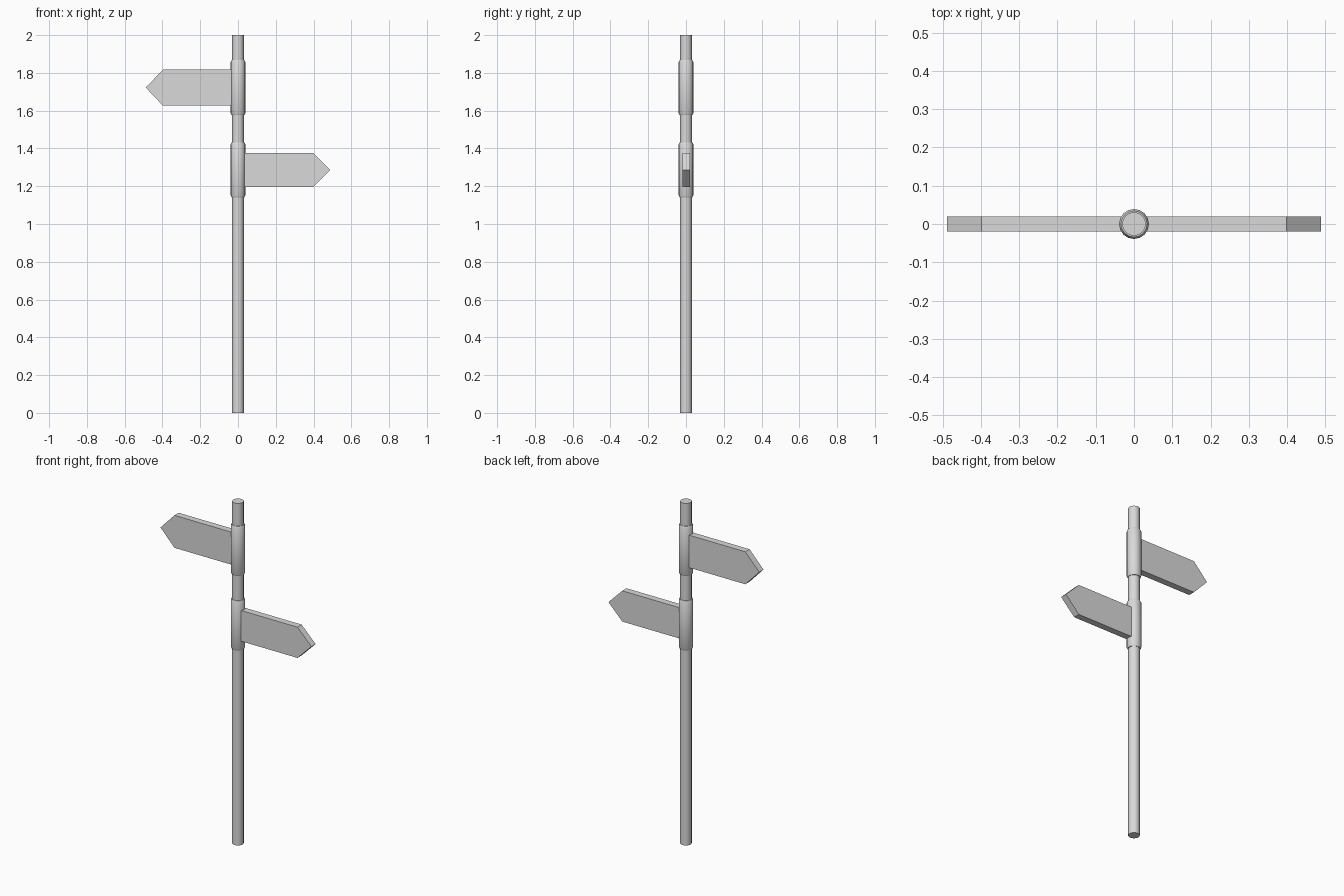
import bpy, bmesh, math

cube = bpy.data.objects.get("Cube")
if cube:
    bpy.data.objects.remove(cube, do_unlink=True)

grey = bpy.data.materials.new("plain_grey")
grey.use_nodes = True
colour = (0.7, 0.7, 0.7, 1)
grey.diffuse_color = colour
grey.node_tree.nodes["Principled BSDF"].inputs["Base Color"].default_value = colour

SIDES = 16


def finish(name, bm, angle=40):
    bmesh.ops.recalc_face_normals(bm, faces=bm.faces)
    mesh = bpy.data.meshes.new(name)
    bm.to_mesh(mesh)
    bm.free()
    mesh.materials.append(grey)
    obj = bpy.data.objects.new(name, mesh)
    bpy.context.collection.objects.link(obj)
    bpy.ops.object.select_all(action='DESELECT')
    obj.select_set(True)
    bpy.context.view_layer.objects.active = obj
    bpy.ops.object.shade_smooth_by_angle(angle=math.radians(angle))
    return obj


def turned(name, profile):
    """Closed round part from (radius, height) points."""
    bm = bmesh.new()
    rings = []
    for r, z in profile:
        rings.append([bm.verts.new((r * math.cos(math.tau * i / SIDES),
                                    r * math.sin(math.tau * i / SIDES), z))
                      for i in range(SIDES)])
    for a, b in zip(rings, rings[1:]):
        for i in range(SIDES):
            j = (i + 1) % SIDES
            bm.faces.new((a[i], a[j], b[j], b[i]))
    bm.faces.new(rings[0])
    bm.faces.new(rings[-1])
    return finish(name, bm)


def arrow_plate(name, side, z, half_height):
    """Pointed board reaching out from the pole."""
    outline = [(0.015, -half_height), (0.398, -half_height), (0.488, 0),
               (0.398, half_height), (0.015, half_height)]
    bm = bmesh.new()
    face = bm.faces.new([bm.verts.new((side * x, -0.019, z + h)) for x, h in outline])
    grown = bmesh.ops.extrude_face_region(bm, geom=[face])["geom"]
    bmesh.ops.translate(bm, vec=(0, 0.039, 0),
                        verts=[v for v in grown if isinstance(v, bmesh.types.BMVert)])
    return finish(name, bm)


# Pole
turned("pole", [(0.031, 0), (0.031, 2)])

# Collars with chamfered rims, each carrying one arrow board
for label, side, z, half in (("upper", -1, 1.722, 0.095), ("lower", 1, 1.286, 0.09)):
    turned(label + "_collar", [(0.034, z - 0.145), (0.039, z - 0.135),
                               (0.039, z + 0.135), (0.034, z + 0.145)])
    arrow_plate(label + "_arrow_board", side, z, half)
